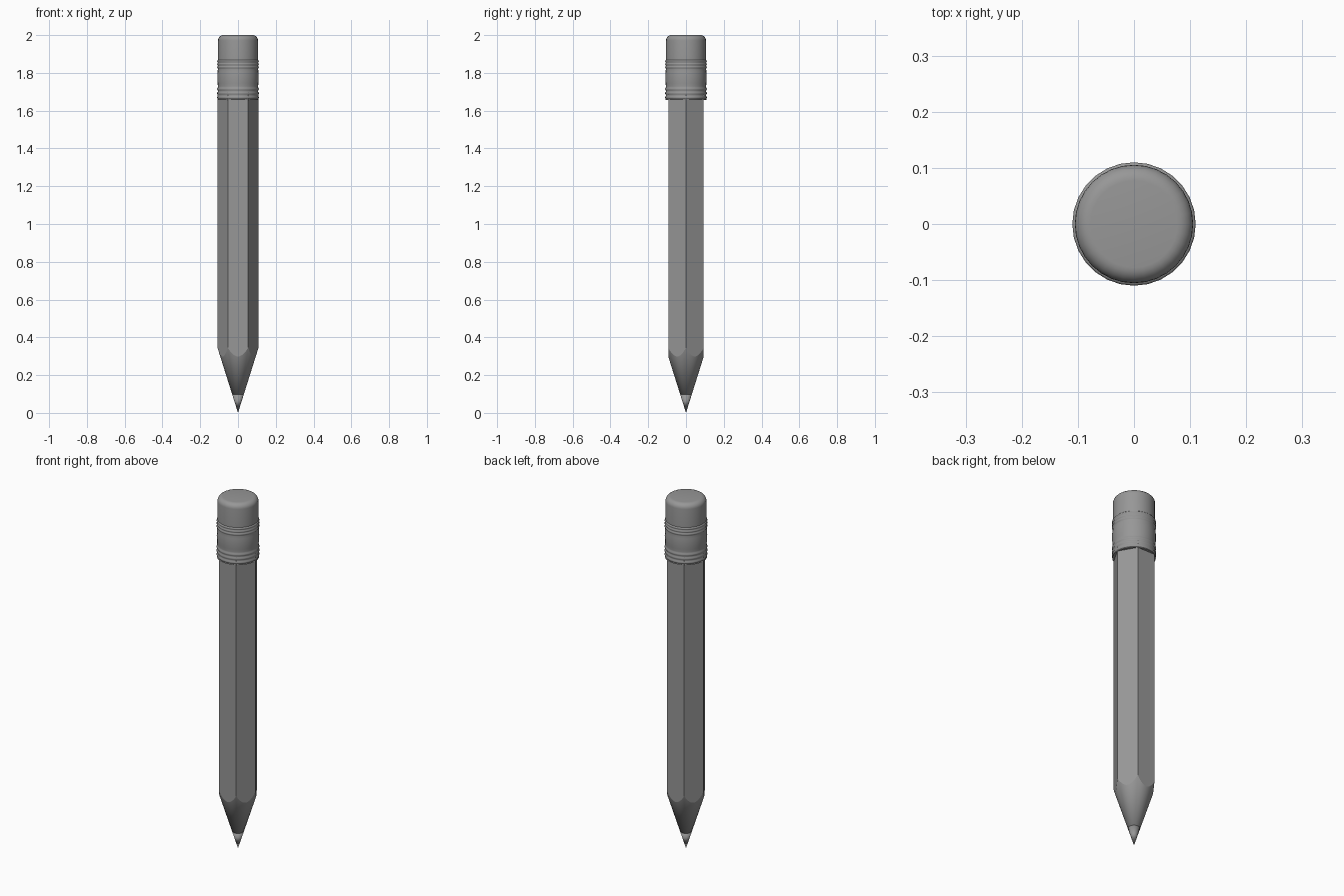
import bpy, math

if "Cube" in bpy.data.objects:
    bpy.data.objects.remove(bpy.data.objects["Cube"])

R = 0.1085                      # hexagon corner radius
APO = R * math.cos(math.pi / 6)
SLOPE = 0.345 / R               # sharpened cone: z = SLOPE * r
N = 72                          # angular steps, 12 per hexagon side
LEAD_R = 0.031
LEAD_Z = SLOPE * LEAD_R

grey = bpy.data.materials.new("dark_grey")
grey.diffuse_color = (0.31, 0.31, 0.31, 1)
grey.use_nodes = True
grey.node_tree.nodes["Principled BSDF"].inputs["Base Color"].default_value = grey.diffuse_color


def build(name, rings, smooth=35):
    """Bridge rings of points; a one-point ring is a pole."""
    verts, faces, idx = [], [], []
    for ring in rings:
        idx.append(range(len(verts), len(verts) + len(ring)))
        verts += ring
    for a, b in zip(idx, idx[1:]):
        n = max(len(a), len(b))
        for i in range(n):
            j = (i + 1) % n
            if len(a) == 1:
                faces.append((a[0], b[j], b[i]))
            elif len(b) == 1:
                faces.append((a[i], a[j], b[0]))
            else:
                faces.append((a[i], a[j], b[j], b[i]))
    me = bpy.data.meshes.new(name)
    me.from_pydata(verts, [], faces)
    me.materials.append(grey)
    ob = bpy.data.objects.new(name, me)
    bpy.context.collection.objects.link(ob)
    bpy.ops.object.select_all(action='DESELECT')
    ob.select_set(True)
    bpy.context.view_layer.objects.active = ob
    bpy.ops.object.shade_smooth_by_angle(angle=math.radians(smooth))
    return ob


def circle(r, z, n):
    if r == 0:
        return [(0, 0, z)]
    return [(r * math.cos(2 * math.pi * i / n), r * math.sin(2 * math.pi * i / n), z) for i in range(n)]


def hexagon(zfun):
    pts = []
    for i in range(N):
        a = 2 * math.pi * i / N
        r = APO / math.cos(a % (math.pi / 3) - math.pi / 6)
        pts.append((r * math.cos(a), r * math.sin(a), zfun(r)))
    return pts


def lathe(name, profile, n, smooth=35):
    return build(name, [circle(r, z, n) for r, z in profile], smooth)


# hexagonal barrel with scalloped lower edge
build("barrel", [hexagon(lambda r: SLOPE * r), hexagon(lambda r: 1.70)])

# sharpened wood and lead point, both softly shaded over their hidden caps
build("sharpened_wood", [circle(0, LEAD_Z, N), circle(LEAD_R, LEAD_Z, N),
                         hexagon(lambda r: SLOPE * r)], 180)
lathe("lead_tip", [(0, 0), (LEAD_R, LEAD_Z), (0, LEAD_Z)], N, 180)

# ferrule: three ridges, bulged band, three ridges
ferrule = [(0.09, 1.657), (0.109, 1.657)]
for z in (1.662, 1.684, 1.706):
    ferrule += [(0.107, z), (0.11, z + 0.005), (0.11, z + 0.011), (0.107, z + 0.016)]
ferrule += [(0.1065, 1.729), (0.1085, 1.745), (0.1095, 1.775), (0.1085, 1.805), (0.1065, 1.819)]
for z in (1.824, 1.840, 1.856):
    ferrule += [(0.107, z), (0.11, z + 0.004), (0.11, z + 0.008), (0.107, z + 0.012)]
ferrule += [(0.10, 1.869)]
lathe("ferrule", ferrule, 28, 50)

# rounded eraser
B = 0.028
ER = 0.1055
eraser = [(ER, 1.85), (ER, 2 - B)]
for k in range(1, 7):
    a = k * math.pi / 12
    eraser.append((ER - B + B * math.cos(a), 2 - B + B * math.sin(a)))
eraser.append((0, 2.0))
lathe("eraser", eraser, 32, 50)
